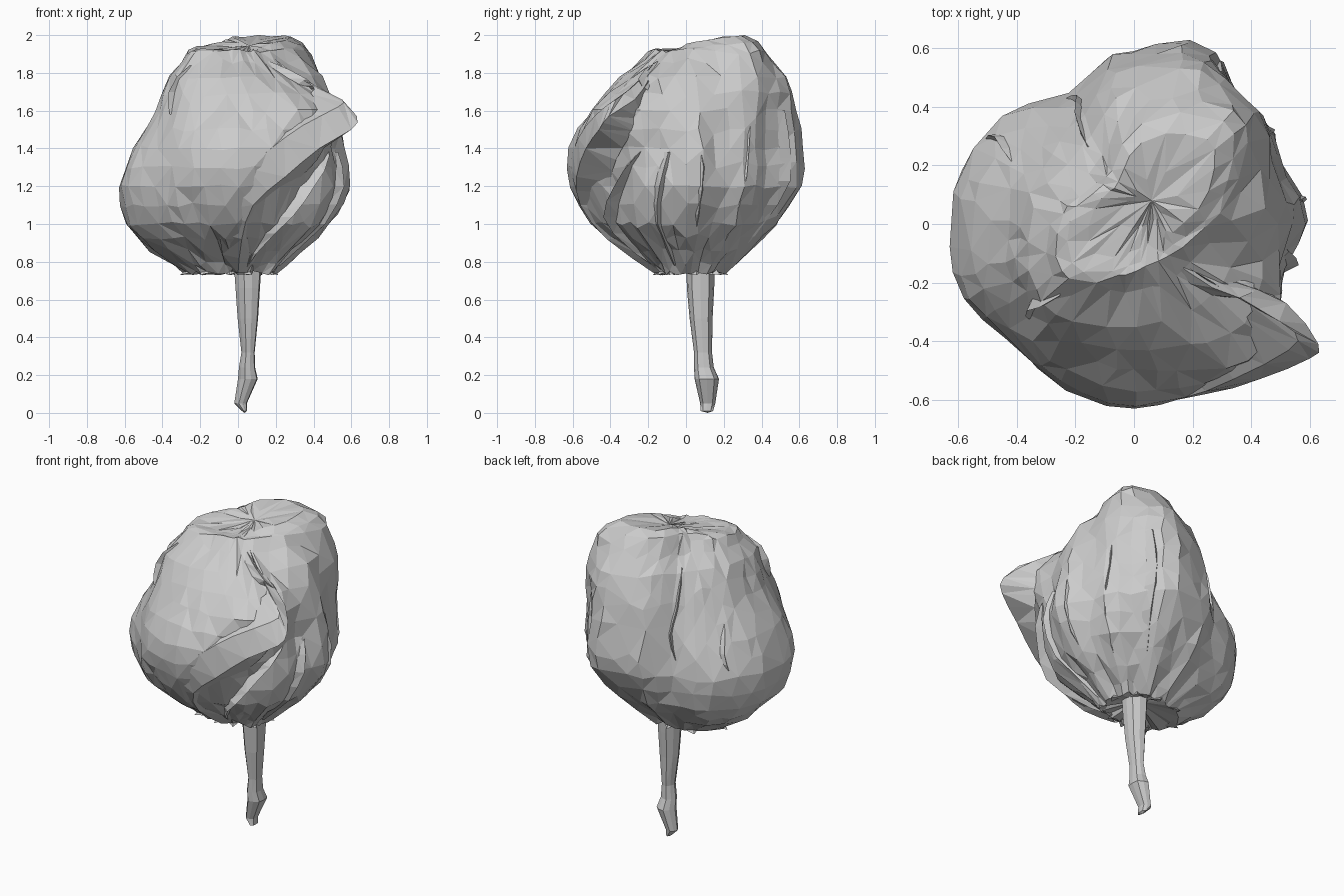
import bpy, math, random
from mathutils import Vector

if "Cube" in bpy.data.objects:
    bpy.data.objects.remove(bpy.data.objects["Cube"])

random.seed(4)
Z = [.74, .86, 1.0, 1.2, 1.4, 1.6, 1.78, 1.92]
# bloom radius at 16 directions (22.5 degrees apart from +x), one row per height
R = [
    [.20, .20, .20, .20, .20, .20, .23, .27, .27, .24, .20, .16, .13, .14, .16, .20],
    [.33, .33, .33, .34, .34, .34, .42, .47, .46, .43, .36, .32, .31, .28, .28, .31],
    [.48, .47, .46, .48, .47, .46, .53, .58, .59, .58, .53, .50, .50, .44, .45, .46],
    [.58, .56, .56, .63, .60, .50, .56, .61, .63, .64, .58, .60, .61, .55, .49, .54],
    [.55, .55, .56, .63, .59, .47, .49, .53, .55, .57, .56, .60, .62, .61, .56, .52],
    [.51, .53, .57, .61, .55, .42, .40, .42, .43, .46, .48, .49, .50, .54, .62, .54],
    [.42, .48, .56, .56, .47, .35, .31, .33, .35, .39, .41, .37, .35, .34, .36, .36],
    [.26, .38, .51, .45, .36, .23, .19, .22, .25, .28, .28, .20, .16, .15, .16, .18],
]


def catmull(a, b, c, d, t):
    return b + .5 * t * (c - a + t * (2*a - 5*b + 4*c - d + t * (3*(b - c) + d - a)))


def radius(deg, z):
    u = (deg % 360) / 22.5
    i, t = int(u) % 16, u % 1
    row = [catmull(*[r[(i + k) % 16] for k in (-1, 0, 1, 2)], t) for r in R]
    z = min(max(z, Z[0]), Z[-1])
    j = max(k for k in range(7) if Z[k] <= z)
    s = (z - Z[j]) / (Z[j + 1] - Z[j])
    return catmull(row[max(j - 1, 0)], row[j], row[j + 1], row[min(j + 2, 7)], s)


def polar(deg, r, z):
    a = math.radians(deg)
    return Vector((r * math.cos(a), r * math.sin(a), z))


def make(name, verts, faces):
    me = bpy.data.meshes.new(name)
    me.from_pydata([tuple(v) for v in verts], [], faces)
    me.update()
    ob = bpy.data.objects.new(name, me)
    bpy.context.collection.objects.link(ob)
    return ob


def loft(name, rows, closed=False, caps=None):
    """Triangulated skin through equal-length rows; caps = (bottom, top) points."""
    n = len(rows[0])
    verts = [v for row in rows for v in row]
    faces = []
    for j in range(len(rows) - 1):
        for i in range(n if closed else n - 1):
            a, b = j * n + i, j * n + (i + 1) % n
            c, d = b + n, a + n
            faces += [(a, b, c), (a, c, d)] if (i + j) % 2 else [(a, b, d), (b, c, d)]
    if caps:
        k, last = len(verts), (len(rows) - 1) * n
        verts += caps
        for i in range(n):
            m = (i + 1) % n
            faces += [(m, i, k), (last + i, last + m, k + 1)]
    return make(name, verts, faces)


# bloom body: lumpy wedge with pleats on the right and back
N = 44
rows = []
for z in [.74, .79, .86, .93, 1.0, 1.1, 1.2, 1.3, 1.4, 1.5, 1.6, 1.69, 1.78, 1.86, 1.915]:
    row = []
    for i in range(N):
        deg = i * 360 / N + random.uniform(-1.5, 1.5)
        r = radius(deg, z) + random.uniform(-.007, .007)
        pleat = .013 if (deg < 110 or deg > 325) else .003
        r += pleat * (1 if i % 4 < 2 else -1) * min(1, (2.0 - z) * 2)
        row.append(polar(deg, r, z + random.uniform(-.012, .012)))
    rows.append(row)
# rounded crown, higher at the back right, dipping toward the front right
mid = Vector((.06, .08, 0))
for f, base, tilt in ((.88, 1.947, .02), (.68, 1.958, .04), (.34, 1.95, .03)):
    row = []
    for i in range(N):
        d = i * 360 / N
        p = mid + (rows[14][i] - mid) * f
        lift = tilt * math.cos(math.radians(d - 65)) - .03 * f * max(0, math.cos(math.radians(d + 30)))
        row.append((p.x, p.y, min(2.0, base + lift + random.uniform(-.006, .006))))
    rows.append(row)
body = loft("bloom_body", rows, True, [Vector((.03, .06, .77)), Vector((.06, .08, 1.945))])
dec = body.modifiers.new("irregular_facets", 'DECIMATE')
dec.ratio = .65

# big curled front petal: rolled edge sweeping up to the right-hand tip
edge = [(0, -.17, .74), (.02, -.42, .92), (.08, -.56, 1.1), (.25, -.58, 1.25), (.43, -.53, 1.4),
        (.60, -.46, 1.5), (.63, -.41, 1.57), (.52, -.27, 1.66), (.35, -.2, 1.76)]
upper = [(-.06, -.13, .76), (-.1, -.43, .95), (-.05, -.6, 1.2), (.15, -.6, 1.38), (.34, -.53, 1.52),
         (.53, -.43, 1.62), (.55, -.37, 1.66), (.42, -.29, 1.72), (.26, -.2, 1.81)]
inner = [(.06, -.12, .74), (.1, -.3, .92), (.16, -.4, 1.1), (.3, -.4, 1.22), (.42, -.37, 1.34),
         (.48, -.3, 1.46), (.48, -.26, 1.52), (.4, -.2, 1.6), (.25, -.15, 1.7)]


def rail(pts, per=3):
    v = [Vector(p) for p in pts]
    out = []
    for i in range(len(v) - 1):
        a, d = v[max(i - 1, 0)], v[min(i + 2, len(v) - 1)]
        out += [catmull(a, v[i], v[i + 1], d, k / per) for k in range(per)]
    return out + [v[-1]]


root = [(x * .72, y * .75, z + .07) for x, y, z in upper]
loft("front_petal_lip", [rail(p, 2) for p in (inner, edge, upper, root)])


# petal edges: thin raised folds following (angle, height) paths on the bloom
def fold(name, path, height, wide=4.0):
    rows = [[], [], []]
    pts = rail([(d, z, 0) for d, z in path], 2)
    for k, p in enumerate(pts):
        h = height * math.sin(math.pi * k / (len(pts) - 1))
        r = radius(p.x, p.y)
        for row, off, out in zip(rows, (-wide, 0, wide * .5), (-.03, h, -.03)):
            row.append(polar(p.x + off, r + out, p.y))
    loft(name, rows)


FOLDS = [
    ("inner_front_fold", [(285, .76), (297, .95), (310, 1.12), (324, 1.28), (337, 1.42)], .07, 6),
    ("right_petal_a", [(345, .78), (342, 1.0), (346, 1.2), (350, 1.38)], .025, 5),
    ("right_petal_b", [(8, .78), (7, 1.05), (9, 1.3), (6, 1.5)], .025, 5),
    ("right_petal_c", [(33, .8), (32, 1.1), (36, 1.4), (38, 1.65)], .02, 4),
    ("back_petal_a", [(62, .8), (60, 1.1), (62, 1.35), (60, 1.6)], .01, 5),
    ("back_petal_b", [(118, 1.3), (114, 1.45), (118, 1.6), (121, 1.8)], .03, 4),
    ("left_petal_a", [(150, 1.25), (148, 1.35), (153, 1.5)], .025, 4),
    ("left_petal_b", [(222, 1.58), (219, 1.7), (224, 1.84)], .03, 4),
    ("top_crumple", [(335, 1.7), (325, 1.77), (318, 1.86)], .07, 10),
]
for item in FOLDS:
    fold(*item)

# ragged sepals around the base of the bloom
for k in range(9):
    d = k * 40 + 15
    r = radius(d, .78)
    make(f"sepal_{k}", [polar(d - 12, r * .75, .735), polar(d, r * .95, .73),
                        polar(d + 12, r * .75, .745), polar(d, r * .6, .82)],
         [(0, 3, 1), (1, 3, 2), (0, 1, 2)])

# stem: tapered fluted stalk ending in a bent, thorn-like tip
STEM = [(.035, .11, .01, .014, .035), (.015, .115, .05, .035, .042), (.055, .11, .18, .055, .068),
        (.05, .095, .24, .045, .055), (.055, .09, .32, .037, .05), (.055, .08, .5, .057, .064),
        (.055, .077, .66, .068, .076), (.055, .077, .8, .078, .08)]
rows = []
for cx, cy, z, rx, ry in STEM:
    row = []
    for i in range(10):
        a = math.tau * i / 10
        f = 1 if i % 2 else .9
        row.append((cx + rx * f * math.cos(a), cy + ry * f * math.sin(a), z))
    rows.append(row)
loft("stem", rows, True, [Vector((.035, .115, 0)), Vector((.055, .08, .8))])
